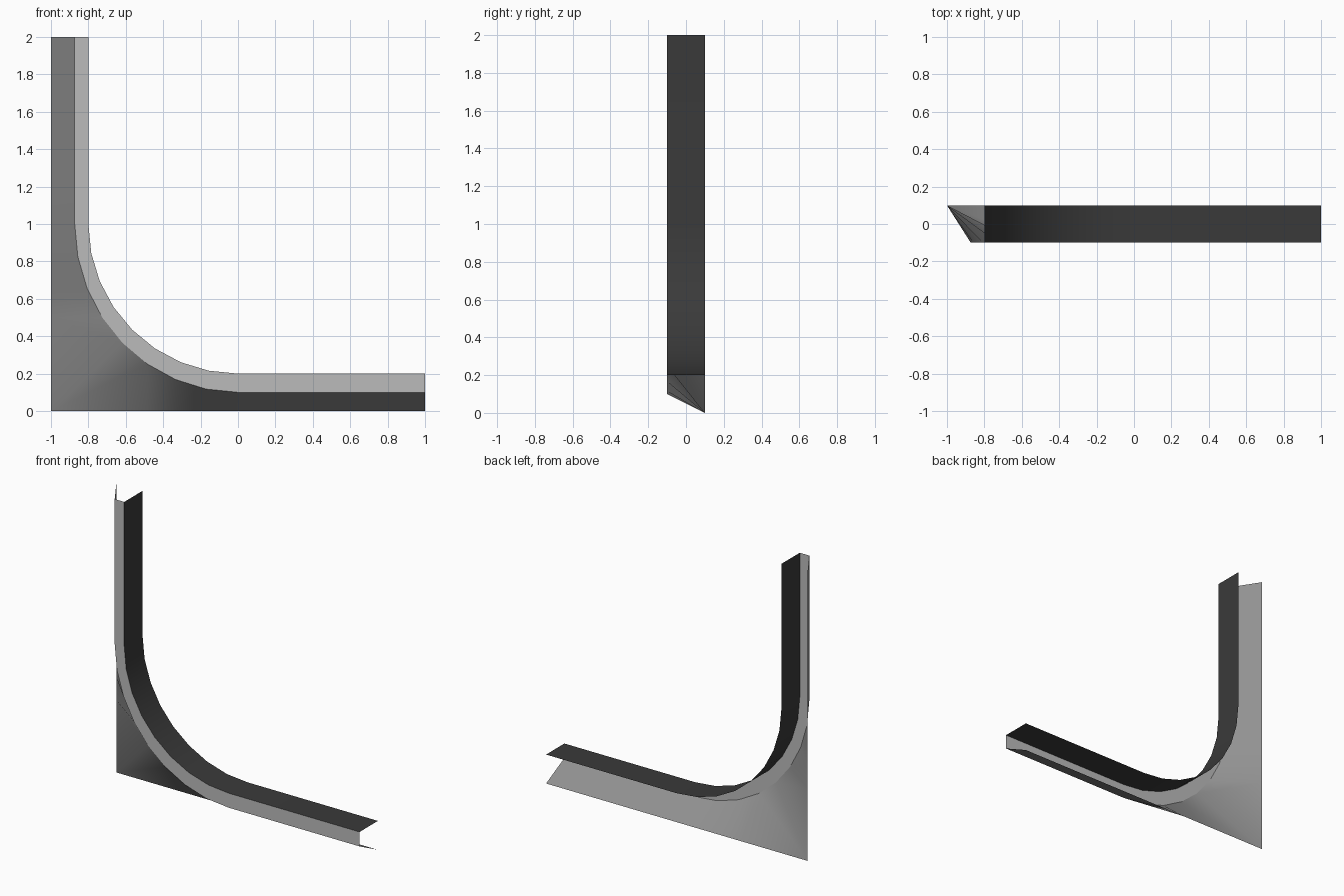
import bpy, math

if "Cube" in bpy.data.objects:
    bpy.data.objects.remove(bpy.data.objects["Cube"])

def material(name, v):
    m = bpy.data.materials.new(name)
    m.diffuse_color = (v, v, v, 1)
    m.use_nodes = True
    m.node_tree.nodes["Principled BSDF"].inputs["Base Color"].default_value = m.diffuse_color
    return m

light_grey = material("light_grey", 0.5)
mid_grey = material("mid_grey", 0.287)
dark_grey = material("dark_grey", 0.042)

STEPS = 8            # segments in the quarter bend
F, B = -0.1, 0.1     # front and back y

def bend(rx, rz, y):
    """Post top, quarter ellipse bend centred on (0, 1), rail end."""
    pts = [(-rx, y, 2.0)]
    for i in range(STEPS + 1):
        a = math.radians(90 * i / STEPS)
        pts.append((-rx * math.cos(a), y, 1 - rz * math.sin(a)))
    pts.append((1.0, y, 1 - rz))
    return pts

def strip(name, a, b, mat):
    """Ruled open surface between two equally long paths."""
    n = len(a)
    faces = [(i, i + 1, n + i + 1, n + i) for i in range(n - 1)]
    me = bpy.data.meshes.new(name)
    me.from_pydata(a + b, [], faces)
    me.materials.append(mat)
    ob = bpy.data.objects.new(name, me)
    bpy.context.collection.objects.link(ob)
    bpy.ops.object.select_all(action='DESELECT')
    ob.select_set(True)
    bpy.context.view_layer.objects.active = ob
    bpy.ops.object.shade_smooth_by_angle(angle=math.radians(50))
    return ob

inner_front = bend(0.8, 0.8, F)
inner_back = bend(0.8, 0.8, B)
lip = bend(0.873, 0.9, F)

# Square outer edge at the back: each lip point projected to the post or base line
mid = 1 + STEPS // 2
outer = []
for i, (x, y, z) in enumerate(lip):
    if i < mid:
        outer.append((-1.0, B, z))
    elif i == mid:
        outer.append((-1.0, B, 0.0))
    else:
        outer.append((x, B, 0.0))

strip("inner_ledge", inner_front, inner_back, dark_grey)   # dark curved ledge
strip("front_band", lip, inner_front, light_grey)          # narrow front face
strip("sloped_skirt", outer, lip, mid_grey)                # slope to the outer corner
